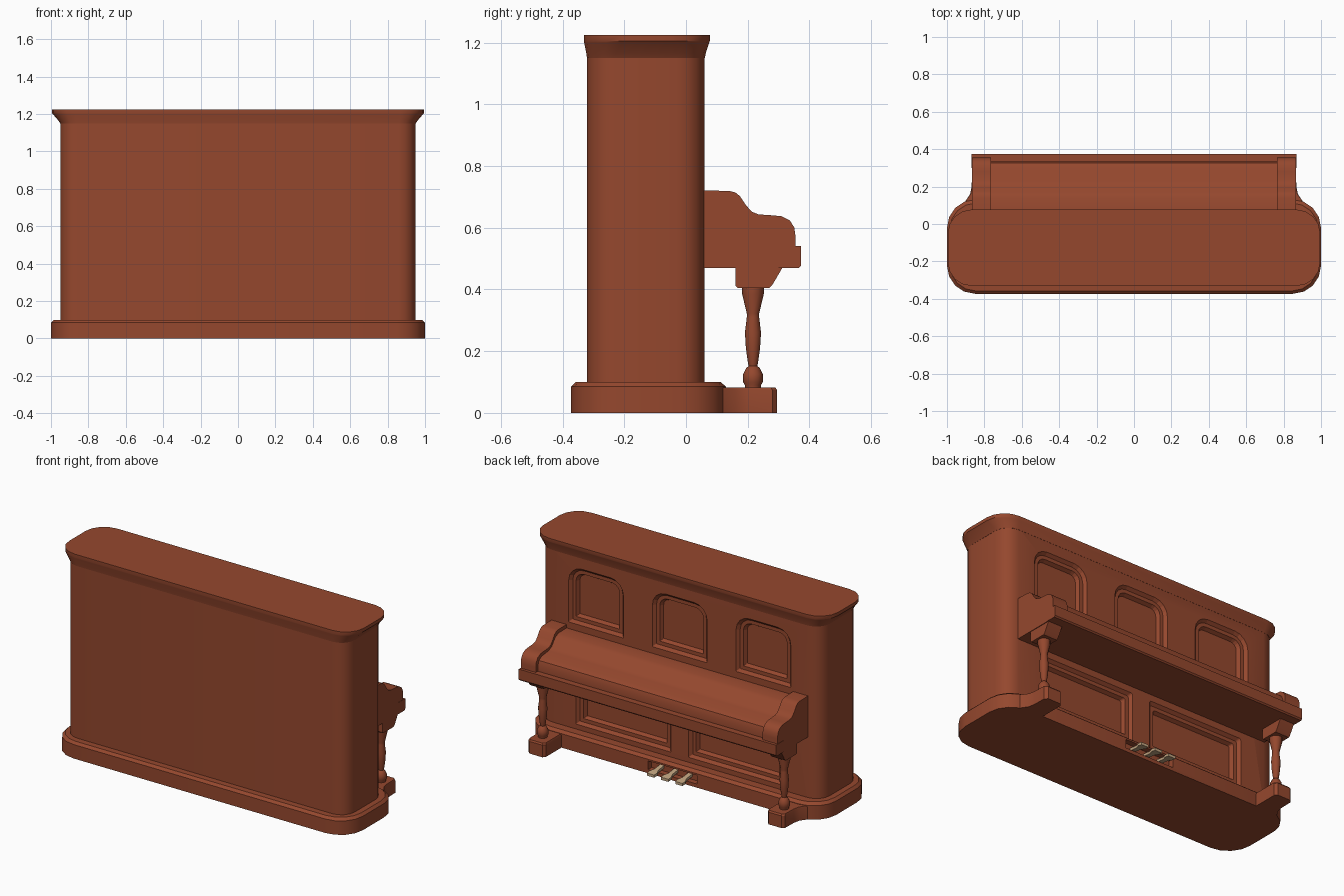
import bpy, bmesh, math

if "Cube" in bpy.data.objects:
    bpy.data.objects.remove(bpy.data.objects["Cube"])

def material(name, col):
    m = bpy.data.materials.new(name)
    m.diffuse_color = (*col, 1)
    m.use_nodes = True
    m.node_tree.nodes["Principled BSDF"].inputs["Base Color"].default_value = m.diffuse_color
    return m

WOOD = material("red_wood", (0.30, 0.064, 0.027))
BRASS = material("pale_brass", (0.55, 0.38, 0.22))

def loft(name, rings, mat=WOOD, smooth=True):
    """Skin a stack of equal-length point rings and cap both ends."""
    bm = bmesh.new()
    rows = [[bm.verts.new(p) for p in r] for r in rings]
    n = len(rows[0])
    for a, b in zip(rows, rows[1:]):
        for i in range(n):
            j = (i + 1) % n
            bm.faces.new((a[i], a[j], b[j], b[i]))
    bm.faces.new(rows[0])
    bm.faces.new(rows[-1])
    bmesh.ops.recalc_face_normals(bm, faces=bm.faces)
    me = bpy.data.meshes.new(name)
    bm.to_mesh(me)
    bm.free()
    me.materials.append(mat)
    ob = bpy.data.objects.new(name, me)
    bpy.context.collection.objects.link(ob)
    bpy.ops.object.select_all(action='DESELECT')
    ob.select_set(True)
    bpy.context.view_layer.objects.active = ob
    if smooth:
        bpy.ops.object.shade_smooth_by_angle(angle=math.radians(32))
    return ob

def rounded(x0, x1, y0, y1, r_low, r_high, seg=4):
    """Rounded rectangle outline, with separate low and high corner radii."""
    pts = []
    for cx, cy, r, start in ((x1 - r_low, y0 + r_low, r_low, -90),
                             (x1 - r_high, y1 - r_high, r_high, 0),
                             (x0 + r_high, y1 - r_high, r_high, 90),
                             (x0 + r_low, y0 + r_low, r_low, 180)):
        for i in range(seg + 1):
            a = math.radians(start + 90 * i / seg)
            pts.append((cx + r * math.cos(a), cy + r * math.sin(a)))
    return pts

def slab(name, levels):
    """Stack of rounded plans: (z, half width, y0, y1, radius)."""
    return loft(name, [[(x, y, z) for x, y in rounded(-w, w, y0, y1, r, r)]
                       for z, w, y0, y1, r in levels])

def prism_x(name, profile, x0, x1):
    """Extrude a (y, z) profile along x."""
    return loft(name, [[(x, y, z) for y, z in profile] for x in (x0, x1)])

def cut(target, cutter):
    cutter.hide_render = True
    mod = target.modifiers.new("recess", 'BOOLEAN')
    mod.operation, mod.solver, mod.object = 'DIFFERENCE', 'EXACT', cutter
    bpy.context.view_layer.objects.active = target
    bpy.ops.object.modifier_apply(modifier=mod.name)
    bpy.data.objects.remove(cutter)

def recess(target, x0, x1, z0, z1, rl, rh):
    """Two-step moulded panel sunk into the +y face of the case."""
    for steps in (((0.07, -0.004), (0.06, 0.0), (0.043, 0.016)),
                  ((0.05, 0.034), (0.043, 0.038), (0.022, 0.05))):
        rings = []
        for y, d in steps:
            o = rounded(x0 + d, x1 - d, z0 + d, z1 - d,
                        max(rl - d, 0.003), max(rh - d, 0.012))
            rings.append([(x, y, z) for x, z in o])
        cut(target, loft("panel_cutter", rings, smooth=False))

# Case with sunk panels
case = slab("case", [(0.09, 0.95, -0.32, 0.06, 0.09), (1.16, 0.95, -0.32, 0.06, 0.09)])
for cx in (-0.565, 0, 0.565):
    recess(case, cx - 0.185, cx + 0.185, 0.74, 1.085, 0.005, 0.09)
for s in (-1, 1):
    recess(case, s * 0.38 - 0.32, s * 0.38 + 0.32, 0.13, 0.43, 0.004, 0.004)
bpy.context.view_layer.objects.active = case
bpy.ops.object.shade_smooth_by_angle(angle=math.radians(32))

# Cornice lid and plinth
slab("cornice", [(1.15, 0.951, -0.321, 0.061, 0.09), (1.165, 0.96, -0.323, 0.064, 0.095),
                 (1.20, 0.99, -0.33, 0.075, 0.12), (1.205, 0.995, -0.331, 0.077, 0.125),
                 (1.225, 0.995, -0.331, 0.077, 0.125)])
plinth = slab("plinth", [(0, 1.0, -0.373, 0.13, 0.15), (0.085, 1.0, -0.373, 0.13, 0.15),
                         (0.10, 0.985, -0.358, 0.112, 0.14)])
cut(plinth, prism_x("pedal_slot_cutter", [(0.095, 0.022), (0.16, 0.022), (0.16, 0.075), (0.095, 0.075)],
                    -0.165, 0.165))
bpy.context.view_layer.objects.active = plinth
bpy.ops.object.shade_smooth_by_angle(angle=math.radians(32))

# Pedals
for cx in (-0.095, 0, 0.095):
    outline = [(-0.014, 0.09), (0.014, 0.09), (0.014, 0.15), (0.026, 0.18),
               (0.024, 0.205), (-0.024, 0.205), (-0.026, 0.18), (-0.014, 0.15)]
    loft("pedal", [[(cx + x, y, z - (y - 0.09) * 0.12) for x, y in outline]
                   for z in (0.04, 0.056)], BRASS)

# Keyboard lid, key bed and front rail
prism_x("keyboard_lid", [(0.05, 0.47), (0.345, 0.47), (0.345, 0.52), (0.335, 0.53),
                         (0.335, 0.575), (0.325, 0.602), (0.30, 0.618), (0.23, 0.626),
                         (0.20, 0.642), (0.17, 0.682), (0.14, 0.697), (0.05, 0.70)], -0.78, 0.78)
prism_x("front_rail", [(0.30, 0.47), (0.366, 0.47), (0.373, 0.478), (0.373, 0.54),
                       (0.30, 0.54)], -0.868, 0.868)

cheek = [(0.05, 0.47), (0.355, 0.47), (0.355, 0.57), (0.351, 0.60), (0.337, 0.623),
         (0.31, 0.637), (0.28, 0.64), (0.235, 0.643), (0.213, 0.652), (0.195, 0.672),
         (0.175, 0.702), (0.16, 0.714), (0.14, 0.719), (0.05, 0.721)]
corbel = [(0.16, 0.48), (0.16, 0.412), (0.167, 0.405), (0.27, 0.405), (0.28, 0.415), (0.318, 0.48)]
leg = [(0.075, 0.026), (0.09, 0.026), (0.10, 0.032), (0.125, 0.032), (0.145, 0.022),
       (0.152, 0.014), (0.16, 0.016), (0.21, 0.023), (0.26, 0.026), (0.31, 0.02),
       (0.322, 0.02), (0.385, 0.035), (0.41, 0.035)]
foot = [(0.75, 0.09), (0.75, 0.28), (0.763, 0.295), (0.85, 0.295), (0.866, 0.28),
        (0.868, 0.20), (0.876, 0.16), (0.90, 0.125), (0.92, 0.09)]

# End cheeks, corbels, turned legs and feet on both sides
for s in (-1, 1):
    prism_x("key_cheek", cheek, s * 0.765, s * 0.866)
    prism_x("corbel", corbel, s * 0.768, s * 0.862)
    loft("turned_leg", [[(s * 0.815 + r * math.cos(math.tau * i / 12),
                          0.217 + r * math.sin(math.tau * i / 12), z) for i in range(12)]
                        for z, r in leg])
    rings = []
    for z, k in ((0, 1), (0.074, 1), (0.083, 0.94)):
        rings.append([(s * (0.815 + (x - 0.815) * k), 0.19 + (y - 0.19) * k, z) for x, y in foot])
    loft("foot", rings)
